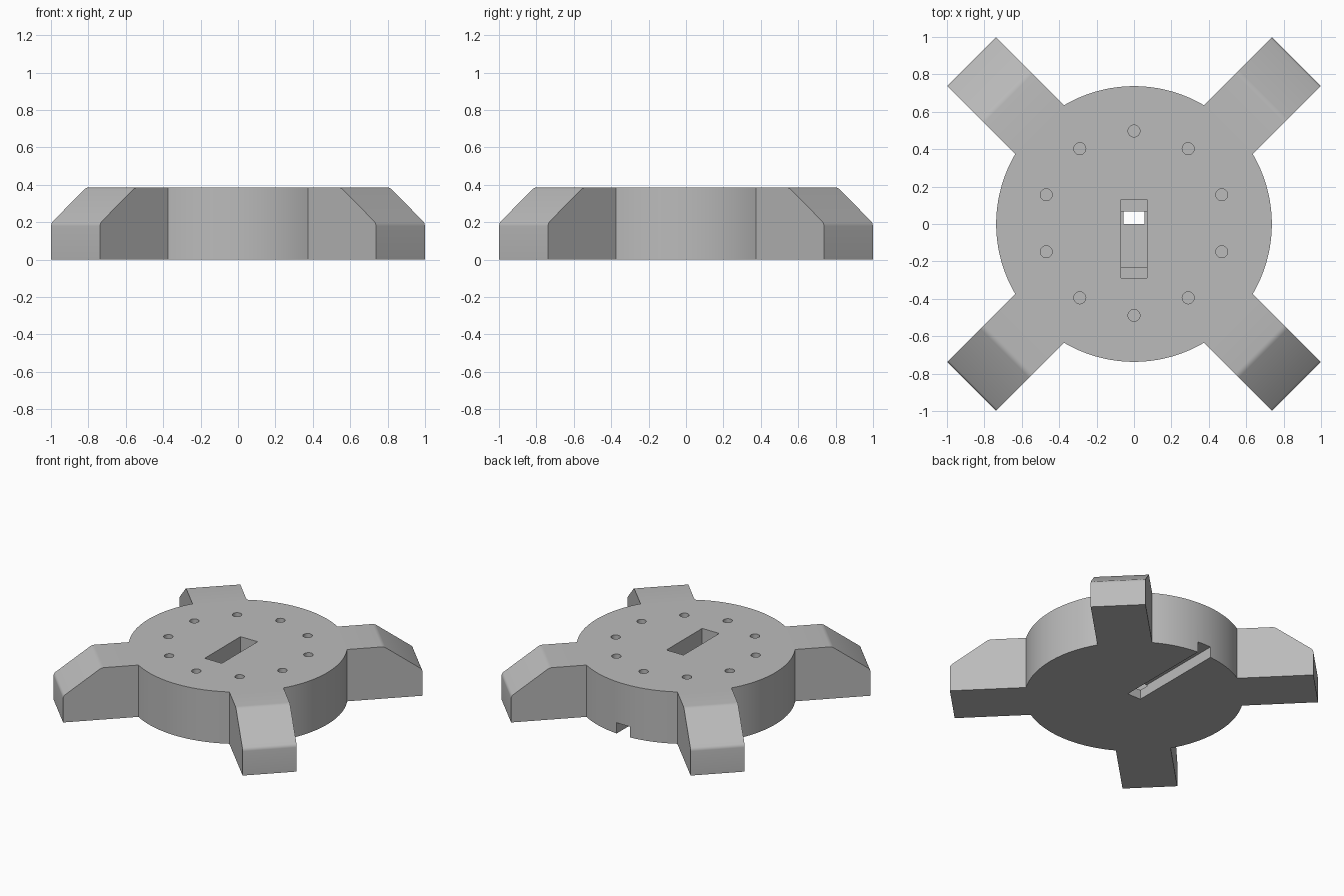
import bpy, bmesh
from math import radians, asin, cos, sin, pi
from mathutils import Vector, Matrix

cube = bpy.data.objects.get("Cube")
if cube:
    bpy.data.objects.remove(cube, do_unlink=True)

HEIGHT, RADIUS = 0.385, 0.737
ARM_HALF, ARM_END = 0.185, 1.228      # arm half width and reach
SLOPE_START, SLOPE_LOW = 0.965, 0.195  # where the ramp begins and its lowest height
ARM_ANGLES = [radians(45 + 90 * i) for i in range(4)]

grey = bpy.data.materials.new("plain grey")
grey.use_nodes = True
colour = (0.5, 0.5, 0.5, 1)
grey.diffuse_color = colour
grey.node_tree.nodes["Principled BSDF"].inputs["Base Color"].default_value = colour


def finish(name, bm):
    mesh = bpy.data.meshes.new(name)
    bm.normal_update()
    bm.to_mesh(mesh)
    bm.free()
    mesh.materials.append(grey)
    obj = bpy.data.objects.new(name, mesh)
    bpy.context.collection.objects.link(obj)
    return obj


def add_box(bm, lo, hi):
    lo, hi = Vector(lo), Vector(hi)
    matrix = Matrix.Translation((lo + hi) / 2) @ Matrix.Diagonal((*(hi - lo), 1))
    bmesh.ops.create_cube(bm, size=1, matrix=matrix)


# Plan outline: round hub with four diagonal arms
spread = asin(ARM_HALF / RADIUS)
outline = []
for a in ARM_ANGLES:
    along, side = Vector((cos(a), sin(a), 0)), Vector((-sin(a), cos(a), 0))
    outline += [along * ARM_END - side * ARM_HALF, along * ARM_END + side * ARM_HALF]
    steps = 24
    for i in range(steps + 1):
        t = a + spread + (pi / 2 - 2 * spread) * i / steps
        outline.append(Vector((cos(t), sin(t), 0)) * RADIUS)

bm = bmesh.new()
base = bm.faces.new([bm.verts.new(p) for p in outline])
top = bmesh.ops.extrude_face_region(bm, geom=[base])["geom"]
bmesh.ops.translate(bm, vec=(0, 0, HEIGHT),
                    verts=[v for v in top if isinstance(v, bmesh.types.BMVert)])
bmesh.ops.recalc_face_normals(bm, faces=bm.faces)

# Ramp the top of each arm
ramps = []
for a in ARM_ANGLES:
    along = Vector((cos(a), sin(a), 0))
    up = Vector((0, 0, 1))
    normal = (along * (HEIGHT - SLOPE_LOW) + up * (ARM_END - SLOPE_START)).normalized()
    cut = bmesh.ops.bisect_plane(bm, geom=bm.verts[:] + bm.edges[:] + bm.faces[:], dist=1e-5,
                                 plane_co=along * SLOPE_START + up * HEIGHT,
                                 plane_no=normal, clear_outer=True)
    rim = [e for e in cut["geom_cut"] if isinstance(e, bmesh.types.BMEdge)]
    bmesh.ops.holes_fill(bm, edges=rim, sides=0)
bmesh.ops.recalc_face_normals(bm, faces=bm.faces)

# Soften the ridges above and below each ramp
ridges = [e for e in bm.edges if len(e.link_faces) == 2
          and radians(25) < e.calc_face_angle() < radians(65)
          and abs(e.verts[0].co.z - e.verts[1].co.z) < 0.01]
bmesh.ops.bevel(bm, geom=ridges, offset=0.015, segments=3, profile=0.5, affect='EDGES')
body = finish("hub_with_arms", bm)


def carve(name, bm):
    bmesh.ops.recalc_face_normals(bm, faces=bm.faces)
    cutter = finish(name, bm)
    cutter.hide_render = True
    mod = body.modifiers.new(name, 'BOOLEAN')
    mod.operation, mod.solver, mod.object = 'DIFFERENCE', 'EXACT', cutter
    bpy.ops.object.select_all(action='DESELECT')
    bpy.context.view_layer.objects.active = body
    body.select_set(True)
    bpy.ops.object.modifier_apply(modifier=name)
    bpy.data.objects.remove(cutter, do_unlink=True)


# Ring of ten blind screw holes
bm = bmesh.new()
for i in range(10):
    t = radians(90 + 36 * i)
    spot = Matrix.Translation((0.493 * cos(t), 0.493 * sin(t) + 0.004, HEIGHT))
    bmesh.ops.create_cone(bm, cap_ends=True, segments=32, radius1=0.032, radius2=0.032,
                          depth=0.3, matrix=spot)
carve("screw_holes", bm)

# Stepped central pocket: wide recess, then a deeper well
for name, y0, y1, floor in (("pocket_recess", -0.29, 0.13, 0.21),
                            ("pocket_well", -0.23, 0.068, 0.07)):
    bm = bmesh.new()
    add_box(bm, (-0.07, y0, floor), (0.07, y1, HEIGHT + 0.1))
    carve(name, bm)

# Cable groove underneath, from the pocket out to the back rim
bm = bmesh.new()
add_box(bm, (-0.055, 0, -0.1), (0.055, 1, 0.08))
carve("cable_groove", bm)

bpy.ops.object.shade_smooth_by_angle(angle=radians(30))
